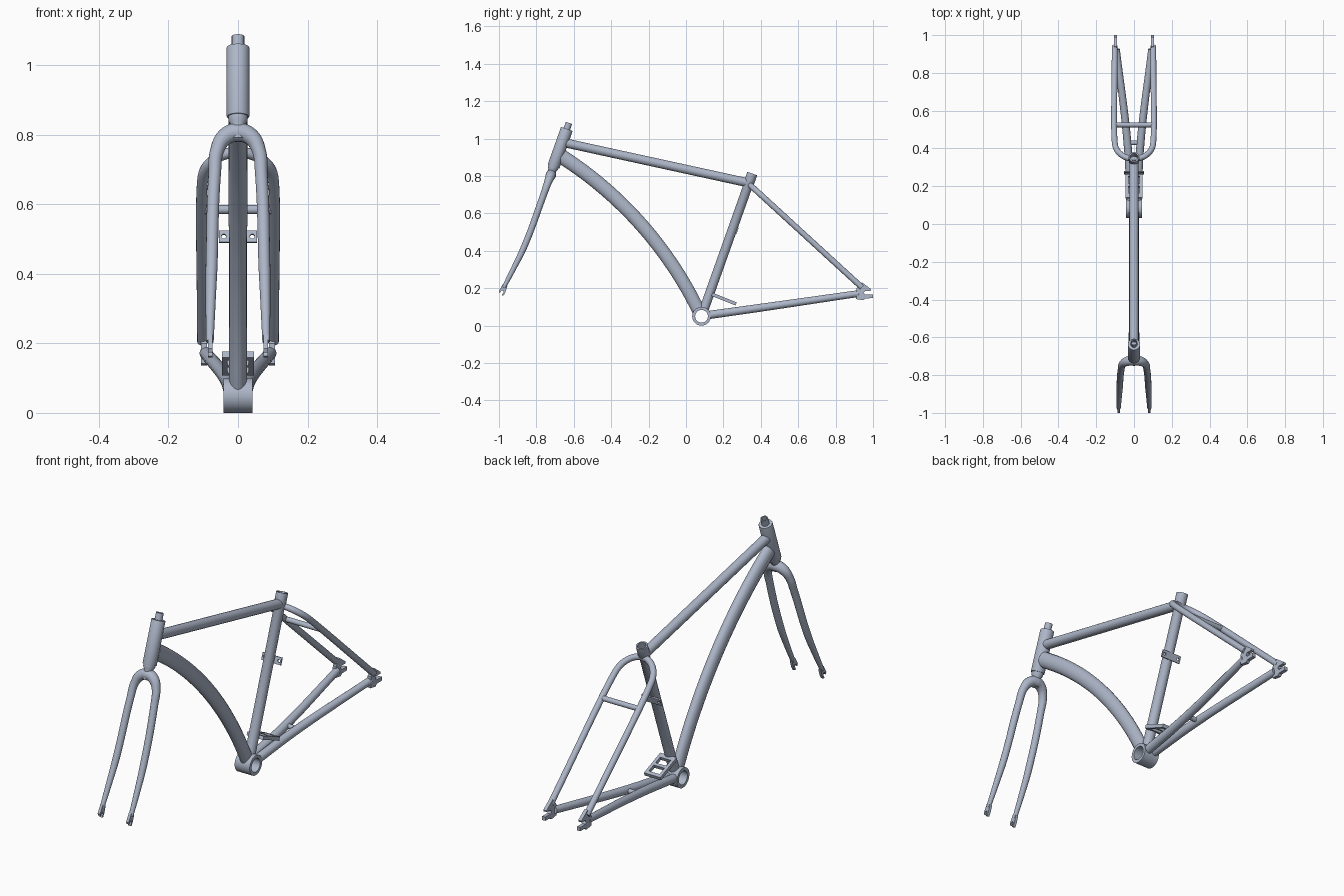
import bpy, bmesh, math
from mathutils import Vector, Matrix

if "Cube" in bpy.data.objects:
    bpy.data.objects.remove(bpy.data.objects["Cube"], do_unlink=True)

COLOR = (0.42, 0.47, 0.58, 1)
paint = bpy.data.materials.new("blue_grey_paint")
paint.use_nodes = True
paint.diffuse_color = COLOR
paint.node_tree.nodes["Principled BSDF"].inputs["Base Color"].default_value = COLOR


def finish(name, mesh):
    """Link a mesh as a painted, smooth-shaded part."""
    mesh.materials.clear()
    mesh.materials.append(paint)
    mesh.shade_smooth()
    mesh.set_sharp_from_angle(angle=math.radians(35))
    obj = bpy.data.objects.new(name, mesh)
    bpy.context.collection.objects.link(obj)
    return obj


def curve_to_part(name, curve):
    temp = bpy.data.objects.new("temp", curve)
    bpy.context.collection.objects.link(temp)
    graph = bpy.context.evaluated_depsgraph_get()
    mesh = bpy.data.meshes.new_from_object(temp.evaluated_get(graph))
    bpy.data.objects.remove(temp, do_unlink=True)
    mesh.name = name
    return finish(name, mesh)


def tube(name, path):
    """Sweep a round tube through (x, y, z, radius) points."""
    curve = bpy.data.curves.new(name, "CURVE")
    curve.dimensions = "3D"
    curve.bevel_depth = 1
    curve.bevel_resolution = 6
    curve.resolution_u = 8
    curve.use_fill_caps = True
    spline = curve.splines.new("BEZIER")
    spline.bezier_points.add(len(path) - 1)
    for point, (x, y, z, r) in zip(spline.bezier_points, path):
        point.co = (x, y, z)
        point.radius = r
        point.handle_left_type = point.handle_right_type = "AUTO"
    return curve_to_part(name, curve)


def plate(name, loops, thickness, origin, u, v):
    """Flat plate from an outline and hole loops, laid on axes u and v."""
    curve = bpy.data.curves.new(name, "CURVE")
    curve.dimensions = "2D"
    curve.fill_mode = "BOTH"
    curve.extrude = thickness / 2
    for loop in loops:
        spline = curve.splines.new("POLY")
        spline.points.add(len(loop) - 1)
        for point, (a, b) in zip(spline.points, loop):
            point.co = (a, b, 0, 1)
        spline.use_cyclic_u = True
    obj = curve_to_part(name, curve)
    u, v = Vector(u).normalized(), Vector(v).normalized()
    frame = Matrix((u, v, u.cross(v))).transposed().to_4x4()
    obj.data.transform(Matrix.Translation(origin) @ frame)
    return obj


def lathe(name, origin, axis, profile, closed=False):
    """Turn a (radius, height) profile around an axis."""
    bm = bmesh.new()
    verts = [bm.verts.new((r, 0, h)) for r, h in profile]
    edges = [bm.edges.new(pair) for pair in zip(verts, verts[1:])]
    if closed:
        edges.append(bm.edges.new((verts[-1], verts[0])))
    bmesh.ops.spin(bm, geom=verts + edges, cent=(0, 0, 0), axis=(0, 0, 1),
                   angle=math.tau, steps=32, use_merge=True)
    bmesh.ops.remove_doubles(bm, verts=bm.verts, dist=1e-5)
    bmesh.ops.recalc_face_normals(bm, faces=bm.faces)
    turn = Vector(axis).to_track_quat("Z", "Y").to_matrix().to_4x4()
    bm.transform(Matrix.Translation(origin) @ turn)
    mesh = bpy.data.meshes.new(name)
    bm.to_mesh(mesh)
    bm.free()
    return finish(name, mesh)


def rect(x0, y0, x1, y1):
    return [(x0, y0), (x1, y0), (x1, y1), (x0, y1)]


def circle(x, y, r, n=16):
    return [(x + r * math.cos(math.tau * i / n), y + r * math.sin(math.tau * i / n))
            for i in range(n)]


def mirrored(half):
    """Path running from the left end through the middle to the right end."""
    return half[::-1] + [(-x, y, z, r) for x, y, z, r in half[1:]]


# Head tube, steerer and crown race
STEER = Vector((0, 0.335, 0.942)).normalized()
HEAD = Vector((0, -0.708, 0.852))
lathe("head_tube", HEAD, STEER,
      [(0, 0), (0.032, 0), (0.033, 0.003), (0.033, 0.209), (0.032, 0.212), (0, 0.212)])
lathe("steerer", HEAD, STEER,
      [(0, 0.2), (0.018, 0.2), (0.018, 0.246), (0.013, 0.246), (0.013, 0.214), (0, 0.214)])
lathe("crown_race", HEAD, STEER,
      [(0, -0.07), (0.021, -0.07), (0.022, -0.022), (0.028, -0.012), (0.028, 0.002), (0, 0.002)])

# Fork: both blades and the arched crown in one sweep
tube("fork", mirrored([
    (0, -0.722, 0.807, 0.028), (0.036, -0.727, 0.795, 0.025),
    (0.06, -0.742, 0.755, 0.02), (0.067, -0.765, 0.69, 0.018),
    (0.076, -0.866, 0.42, 0.017), (0.079, -0.922, 0.305, 0.014),
    (0.081, -0.974, 0.205, 0.011)]))

# Bottom bracket shell, open right through
BB = Vector((0, 0.083, 0.05))
lathe("bottom_bracket_shell", BB, (1, 0, 0),
      [(0.034, -0.042), (0.05, -0.042), (0.05, 0.042), (0.034, 0.042)], closed=True)

# Seat tube, bored at the top
SEAT = Vector((0, 0.335, 0.942)).normalized()
lathe("seat_tube", BB, SEAT,
      [(0, 0.038), (0.025, 0.038), (0.025, 0.745), (0.028, 0.75), (0.028, 0.81),
       (0.021, 0.81), (0.021, 0.73), (0, 0.73)])

# Top tube
tube("top_tube", [(0, -0.65, 0.978, 0.024), (0, 0.335, 0.763, 0.024)])

# Down tube: bowed and narrower across than it is deep
start, end = Vector((0, -0.665, 0.905)), Vector((0, 0.067, 0.083))
bow = Vector((0, 0.75, 0.66)) * 0.075
path = []
for i in range(9):
    t = i / 8
    p = start.lerp(end, t) + bow * 4 * t * (1 - t)
    path.append((p.x, p.y, p.z, 0.039 - 0.004 * t))
down = tube("down_tube", path)
down.data.transform(Matrix.Diagonal((0.72, 1, 1, 1)))

# Seat stays: a hoop wrapped around the seat tube, with a bridge
half_hoop = []
for i in range(5):
    a = math.pi / 2 * i / 4
    along = 0.12 * (1 - math.cos(a))
    half_hoop.append((0.102 * math.sin(a), 0.345 + 0.737 * along, 0.75 - 0.676 * along, 0.0155))
half_hoop.append((0.102, 0.94, 0.205, 0.0155))
tube("seat_stays", mirrored(half_hoop))
tube("seat_stay_bridge", [(0.1, 0.525, 0.585, 0.013), (-0.1, 0.525, 0.585, 0.013)])

# Chain stays with their bridge
for side, s in (("left", 1), ("right", -1)):
    tube(side + "_chain_stay", [(s * 0.018, 0.122, 0.057, 0.022),
                                (s * 0.032, 0.4, 0.096, 0.021),
                                (s * 0.093, 0.925, 0.172, 0.018)])
tube("chain_stay_bridge", [(0.035, 0.43, 0.1, 0.012), (-0.035, 0.43, 0.1, 0.012)])

# Slotted wheel ends, front and rear
rear = [(0.91, 0.142), (0.912, 0.2), (0.94, 0.232), (0.99, 0.195), (0.987, 0.186),
        (0.958, 0.186), (0.95, 0.176), (0.958, 0.166), (1, 0.166), (1, 0.147),
        (0.96, 0.146), (0.95, 0.136)]
front = [(-0.955, 0.212), (-0.978, 0.224), (-1, 0.185), (-0.996, 0.174), (-0.986, 0.188),
         (-0.977, 0.187), (-0.976, 0.177), (-0.986, 0.163), (-0.976, 0.16), (-0.966, 0.178)]
for side, s in (("left", 1), ("right", -1)):
    plate(side + "_rear_dropout", [rear], 0.018, (s * 0.098, 0, 0), (0, 1, 0), (0, 0, 1))
    plate(side + "_fork_dropout", [front], 0.014, (s * 0.08, 0, 0), (0, 1, 0), (0, 0, 1))

# Stand mounting plate behind the seat tube, with two openings
plate("stand_plate",
      [rect(-0.046, -0.07, 0.046, 0.07), rect(-0.03, -0.045, 0.03, -0.006),
       rect(-0.03, 0.01, 0.03, 0.052)],
      0.018, (0, 0.203, 0.142), (1, 0, 0), (0, 0.93, -0.37))

# Drilled lugs on the back of the seat tube
plate("seat_tube_lugs",
      [rect(-0.054, -0.018, 0.054, 0.018), circle(-0.041, 0, 0.007), circle(0.041, 0, 0.007)],
      0.008, (0, 0.272, 0.507), (1, 0, 0), SEAT)
